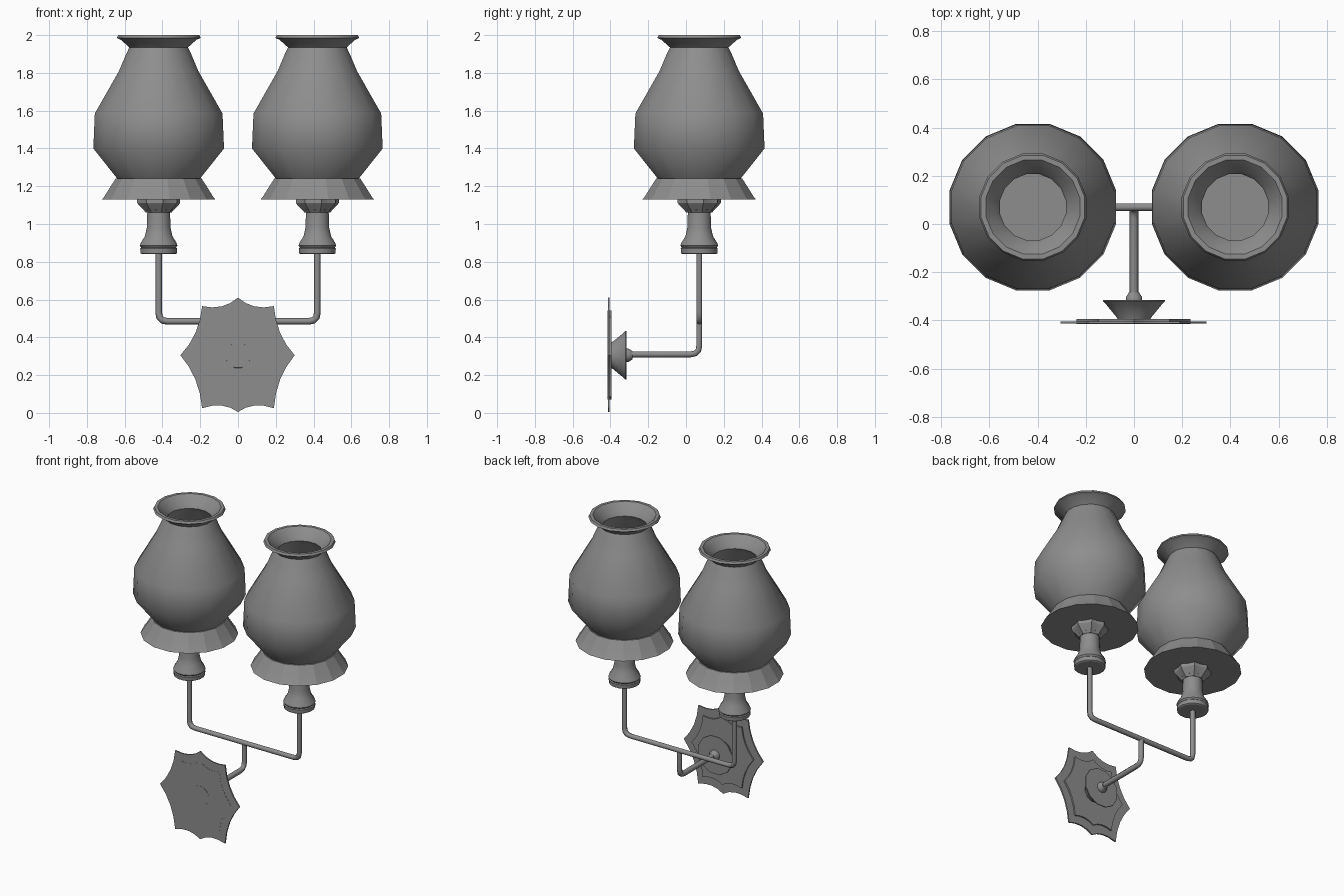
import bpy, bmesh, math
from mathutils import Vector, Matrix

cube = bpy.data.objects.get("Cube")
if cube:
    bpy.data.objects.remove(cube)

metal = bpy.data.materials.new("grey")
metal.use_nodes = True
metal.diffuse_color = (0.27, 0.27, 0.27, 1)
metal.node_tree.nodes["Principled BSDF"].inputs["Base Color"].default_value = (0.27, 0.27, 0.27, 1)


def finish(bm, name, matrix=Matrix(), angle=35):
    bmesh.ops.recalc_face_normals(bm, faces=bm.faces)
    mesh = bpy.data.meshes.new(name)
    bm.to_mesh(mesh)
    bm.free()
    mesh.materials.append(metal)
    ob = bpy.data.objects.new(name, mesh)
    ob.matrix_world = matrix
    bpy.context.collection.objects.link(ob)
    bpy.ops.object.select_all(action='DESELECT')
    ob.select_set(True)
    bpy.context.view_layer.objects.active = ob
    bpy.ops.object.shade_smooth_by_angle(angle=math.radians(angle))
    return ob


def lathe(name, profile, sides, matrix, angle=35, star=0, closed=False):
    """Spin (radius, height) pairs; star pulls every second corner inward."""
    bm = bmesh.new()
    rings = []
    for r, h in profile:
        ring = []
        for k in range(sides):
            a = (k + 0.5) * math.tau / sides
            rr = r / math.cos(math.pi / sides) * (1 - star * (k % 2))
            ring.append(bm.verts.new((rr * math.cos(a), rr * math.sin(a), h)))
        rings.append(ring)
    pairs = list(zip(rings, rings[1:]))
    if closed:
        pairs.append((rings[-1], rings[0]))
    else:
        bm.faces.new(rings[0])
        bm.faces.new(rings[-1])
    for a, b in pairs:
        for k in range(sides):
            n = (k + 1) % sides
            bm.faces.new((a[k], a[n], b[n], b[k]))
    return finish(bm, name, matrix, angle)


def tube(name, points, radius=0.018, bend=0.045):
    """Pipe along a path with rounded corners."""
    pts = [Vector(p) for p in points]
    path = [pts[0]]
    for a, p, b in zip(pts, pts[1:], pts[2:]):
        start = p + (a - p).normalized() * bend
        end = p + (b - p).normalized() * bend
        for t in (0, 0.33, 0.67, 1):
            path.append(start * (1 - t) ** 2 + p * 2 * t * (1 - t) + end * t * t)
    path.append(pts[-1])
    curve = bpy.data.curves.new(name, 'CURVE')
    curve.dimensions = '3D'
    curve.bevel_depth = radius
    curve.bevel_resolution = 1
    curve.use_fill_caps = True
    spline = curve.splines.new('POLY')
    spline.points.add(len(path) - 1)
    for sp, p in zip(spline.points, path):
        sp.co = (*p, 1)
    curve.materials.append(metal)
    ob = bpy.data.objects.new(name, curve)
    bpy.context.collection.objects.link(ob)


def plate(name, outline, y0, y1, scale):
    """Scalloped plate standing in the XZ plane."""
    bm = bmesh.new()
    front, back = [[bm.verts.new((x * scale, y, z * scale)) for x, z in outline] for y in (y0, y1)]
    bm.faces.new(front)
    bm.faces.new(back)
    for k in range(len(outline)):
        n = (k + 1) % len(outline)
        bm.faces.new((front[k], front[n], back[n], back[k]))
    finish(bm, name, Matrix.Translation((0, 0, PLATE_Z)), 20)


ARM_X, ARM_Y, ARM_Z, PLATE_Z = 0.42, 0.07, 0.485, 0.305

# Shade: outer wall, rolled lip, then thin inner wall
outer = [(0.215, 1.235), (0.346, 1.40), (0.338, 1.585), (0.21, 1.81), (0.172, 1.90),
         (0.155, 1.935), (0.2, 1.975), (0.222, 1.985), (0.215, 2.0), (0.195, 2.0)]
inner = [(0.15, 1.95), (0.137, 1.925), (0.157, 1.89), (0.195, 1.80),
         (0.323, 1.58), (0.331, 1.405), (0.2, 1.235)]
# Tray: flared skirt with a flat floor
tray = [(0.01, 1.132), (0.30, 1.13), (0.29, 1.142), (0.26, 1.19), (0.228, 1.24), (0.212, 1.24), (0.2, 1.134), (0.01, 1.134)]
# Socket: lower collar and column
socket = [(0.088, 0.84), (0.096, 0.845), (0.098, 0.87), (0.092, 0.875), (0.1, 0.885),
          (0.095, 0.90), (0.073, 0.935), (0.063, 0.98), (0.06, 1.07), (0.072, 1.075), (0.072, 1.1)]
crown = [(0.068, 1.06), (0.08, 1.075), (0.105, 1.10), (0.114, 1.112), (0.114, 1.137)]

for side, x in (("left", ARM_X), ("right", -ARM_X)):
    place = Matrix.Translation((x, ARM_Y, 0))
    lathe(side + "_shade", outer + inner, 16, place, 45, closed=True)
    lathe(side + "_tray", tray, 16, place, 15)
    lathe(side + "_socket", socket, 16, place, 30)
    lathe(side + "_socket_crown", crown, 16, place, 20, star=0.13)

# Arms: a wide U holding both sockets and a bent stem to the wall
tube("cross_arm", [(-ARM_X, ARM_Y, 0.85), (-ARM_X, ARM_Y, ARM_Z),
                   (ARM_X, ARM_Y, ARM_Z), (ARM_X, ARM_Y, 0.85)])
tube("wall_stem", [(0, ARM_Y, ARM_Z), (0, ARM_Y, 0.31), (0, -0.33, 0.31)])

# Wall plate: eight tips joined by scalloped edges
tips = [(0, 0.305), (0.19, 0.26), (0.3, 0), (0.19, -0.28),
        (0, -0.3), (-0.19, -0.28), (-0.305, 0), (-0.19, 0.26)]
outline = []
for a, b in zip(tips, tips[1:] + tips[:1]):
    a, b = Vector(a), Vector(b)
    mid = (a + b) / 2
    pull = mid - mid.normalized() * 0.05
    for t in (0, 0.25, 0.5, 0.75):
        outline.append(a * (1 - t) ** 2 + pull * 2 * t * (1 - t) + b * t * t)
plate("wall_plate", outline, -0.414, -0.404, 1)
plate("wall_plate_step", outline, -0.415, -0.394, 0.78)

# Cup and knob behind the plate, turned to point backwards
turn = Matrix.Translation((0, 0, PLATE_Z)) @ Matrix.Rotation(-math.pi / 2, 4, 'X')
lathe("wall_cup", [(0.066, -0.416), (0.07, -0.39), (0.115, -0.335), (0.13, -0.32), (0.128, -0.316)],
      12, turn, 35)
lathe("stem_knob", [(0.034, -0.318), (0.034, -0.305), (0.02, -0.282)], 10, turn, 40)
